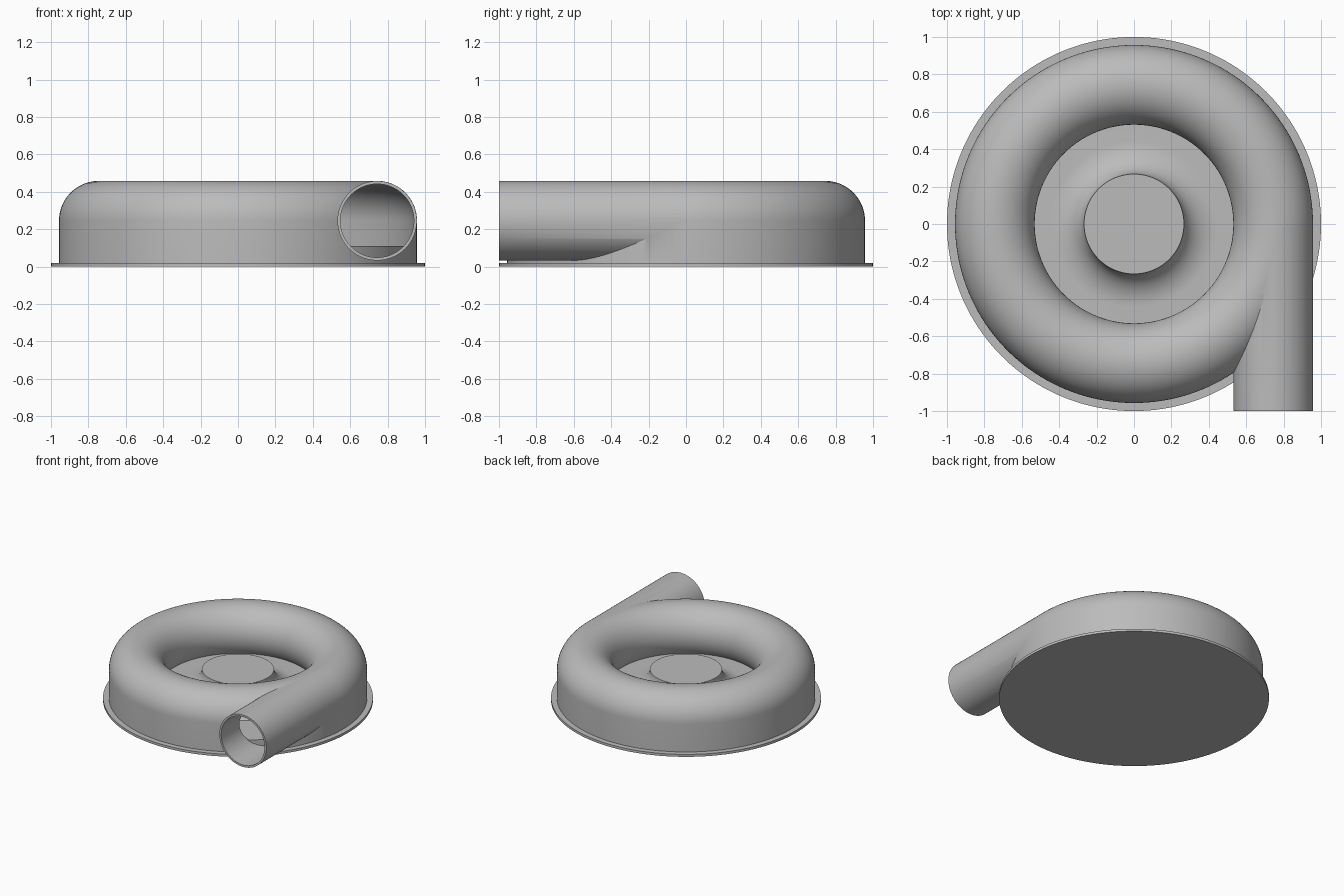
import bpy, bmesh, math
from mathutils import Matrix, Vector

cube = bpy.data.objects.get("Cube")
if cube:
    bpy.data.objects.remove(cube, do_unlink=True)

RING_R, MID_Z, TUBE_R, WALL = 0.744, 0.245, 0.213, 0.016
FLOOR_Z, BASE_Z, SEGMENTS = 0.11, 0.02, 160

metal = bpy.data.materials.new("light grey metal")
metal.use_nodes = True
grey = (0.5, 0.5, 0.5, 1)
metal.diffuse_color = grey
metal.node_tree.nodes["Principled BSDF"].inputs["Base Color"].default_value = grey


def make_object(name, bm):
    bmesh.ops.recalc_face_normals(bm, faces=bm.faces)
    mesh = bpy.data.meshes.new(name)
    bm.to_mesh(mesh)
    bm.free()
    obj = bpy.data.objects.new(name, mesh)
    bpy.context.collection.objects.link(obj)
    mesh.materials.append(metal)
    return obj


def revolve(name, profile, closed):
    """Spin (radius, height) points around z."""
    bm = bmesh.new()
    verts = [bm.verts.new((r, 0, z)) for r, z in profile]
    edges = [bm.edges.new(pair) for pair in zip(verts, verts[1:])]
    if closed:
        edges.append(bm.edges.new((verts[-1], verts[0])))
    bmesh.ops.spin(bm, geom=verts + edges, cent=(0, 0, 0), axis=(0, 0, 1),
                   angle=math.tau, steps=SEGMENTS, use_duplicate=False)
    bmesh.ops.remove_doubles(bm, verts=bm.verts, dist=1e-5)
    return make_object(name, bm)


def pipe(name, radius, y_front, y_back):
    bm = bmesh.new()
    place = Matrix.Translation(Vector((RING_R, (y_front + y_back) / 2, MID_Z)))
    bmesh.ops.create_cone(bm, cap_ends=True, segments=96, radius1=radius, radius2=radius,
                          depth=y_back - y_front,
                          matrix=place @ Matrix.Rotation(math.pi / 2, 4, "X"))
    return make_object(name, bm)


def ring_profile(radius, bottom):
    """Straight outer wall, rounded top, inner side curling down to the floor."""
    end = math.pi + math.asin((MID_Z - FLOOR_Z) / radius)
    arc = [(RING_R + radius * math.cos(end * i / 40), MID_Z + radius * math.sin(end * i / 40))
           for i in range(41)]
    return [(RING_R + radius, bottom)] + arc + [(arc[-1][0], bottom)]


def select_only(obj):
    bpy.ops.object.select_all(action="DESELECT")
    obj.select_set(True)
    bpy.context.view_layer.objects.active = obj


def combine(obj, tool, operation):
    mod = obj.modifiers.new(operation.lower(), "BOOLEAN")
    mod.operation, mod.solver, mod.object = operation, "EXACT", tool
    select_only(obj)
    bpy.ops.object.modifier_apply(modifier=mod.name)
    bpy.data.objects.remove(tool, do_unlink=True)


# Hollow ring casing with its tangential outlet pipe
casing = revolve("ring_casing", ring_profile(TUBE_R, BASE_Z), True)
combine(casing, pipe("outlet_pipe", TUBE_R - 0.0007, -1, -0.02), "UNION")
combine(casing, revolve("ring_cavity", ring_profile(TUBE_R - WALL, -0.05), True), "DIFFERENCE")
combine(casing, pipe("outlet_bore", TUBE_R - WALL - 0.0007, -1.1, -0.025), "DIFFERENCE")

# Raised floor with a flared central hub
HUB_R, HUB_Z, FLARE = 0.267, 0.252, 0.18
flare = [(HUB_R + FLARE * (1 - math.cos(a)), HUB_Z - (HUB_Z - FLOOR_Z) * math.sin(a))
         for a in (math.pi / 2 * i / 16 for i in range(17))]
floor = revolve("floor_and_hub", [(0, HUB_Z)] + flare +
                [(0.948, FLOOR_Z), (0.948, 0.01), (0, 0.01)], False)

# Flat base flange
base = revolve("base_flange", [(0, BASE_Z), (1, BASE_Z), (1, 0), (0, 0)], False)

for part in (casing, floor, base):
    select_only(part)
    bpy.ops.object.shade_smooth_by_angle(angle=math.radians(30))
